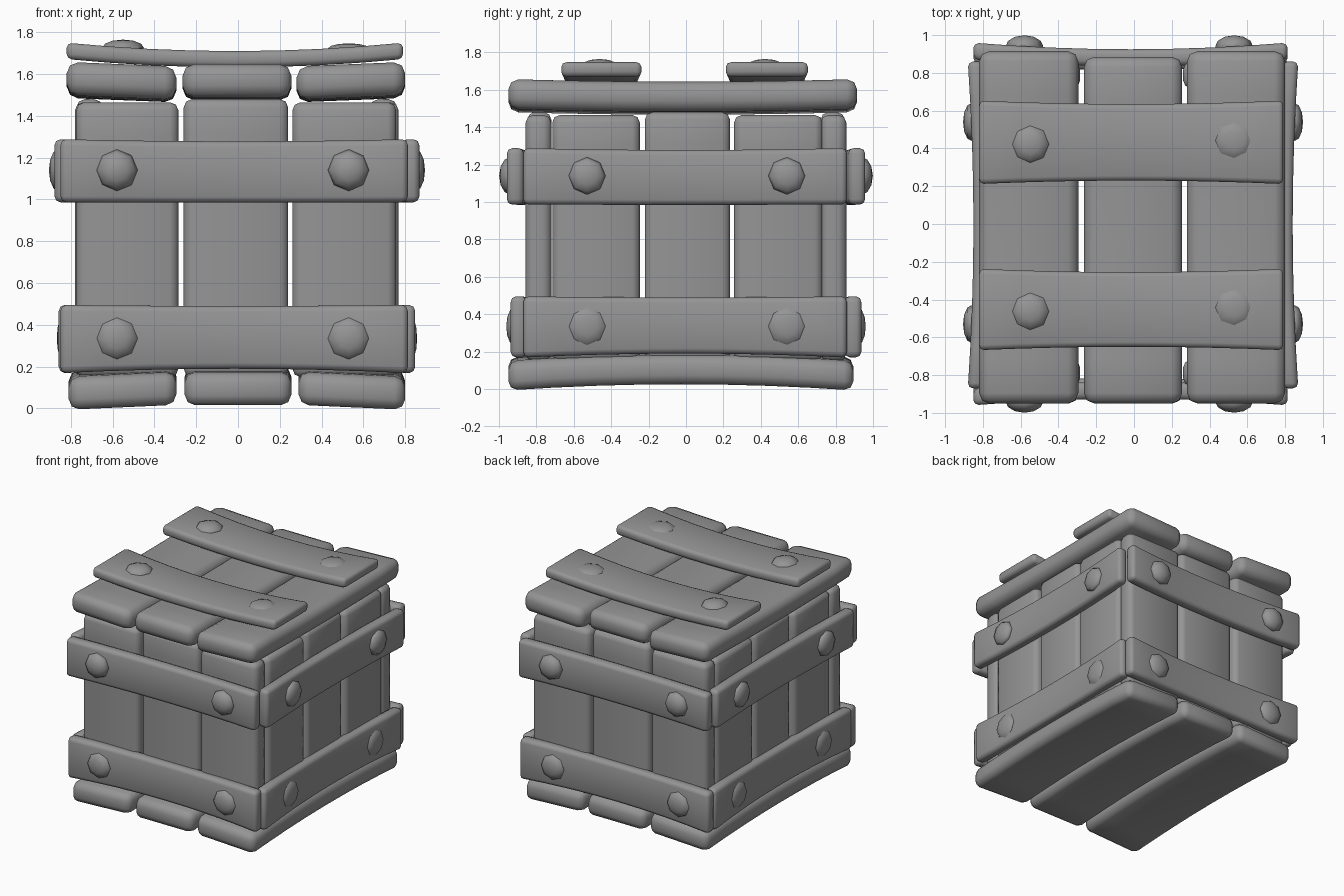
import bpy, bmesh, math
from mathutils import Vector, Matrix

if "Cube" in bpy.data.objects:
    bpy.data.objects.remove(bpy.data.objects["Cube"])

grey = bpy.data.materials.new("dark_grey")
grey.diffuse_color = (0.3, 0.3, 0.3, 1)
grey.use_nodes = True
grey.node_tree.nodes["Principled BSDF"].inputs["Base Color"].default_value = grey.diffuse_color


def finish(bm, name, angle=50):
    me = bpy.data.meshes.new(name)
    bmesh.ops.recalc_face_normals(bm, faces=bm.faces[:])
    bm.to_mesh(me)
    bm.free()
    me.shade_smooth()
    me.set_sharp_from_angle(angle=math.radians(angle))
    me.materials.append(grey)
    ob = bpy.data.objects.new(name, me)
    bpy.context.collection.objects.link(ob)
    return ob


def plank(name, x, y, z, axis, bevel=0.035, bend=(0, 0, 0), flare=None, tilt=0.0):
    """Rounded board filling the x, y, z ranges at mid length; bend moves its ends,
    flare=(axis, factor) widens its ends, tilt slopes z along x."""
    lo, hi = (Vector(v) for v in zip(x, y, z))
    mid, half = (lo + hi) / 2, (hi - lo) / 2
    bm = bmesh.new()
    bmesh.ops.create_cube(bm, size=2)
    for v in bm.verts:
        v.co = Vector(c * h for c, h in zip(v.co, half))
    bmesh.ops.bevel(bm, geom=bm.edges[:], offset=bevel, segments=2, profile=0.5,
                    affect='EDGES')
    n = Vector((0, 0, 0))
    n[axis] = 1
    for i in range(1, 8):
        bmesh.ops.bisect_plane(bm, geom=bm.verts[:] + bm.edges[:] + bm.faces[:],
                               plane_co=n * half[axis] * (i / 4 - 1), plane_no=n)
    for v in bm.verts:
        t2 = (v.co[axis] / half[axis]) ** 2
        if flare:
            v.co[flare[0]] *= 1 + (flare[1] - 1) * t2
        v.co.z += tilt * v.co.x
        v.co += Vector(bend) * t2 + mid
    return finish(bm, name)


def nail(name, pos, direction, depth, r=0.1):
    """Low eight-sided dome."""
    bm = bmesh.new()
    bmesh.ops.create_uvsphere(bm, u_segments=8, v_segments=6, radius=1)
    rot = Vector((0, 0, 1)).rotation_difference(Vector(direction)).to_matrix().to_4x4()
    bm.transform(Matrix.Translation(pos) @ rot @ Matrix.Diagonal((r, r, depth, 1)))
    return finish(bm, name, 60)


cols = [(-0.82, -0.295), (-0.265, 0.255), (0.28, 0.80)]

# Floor and lid boards, running front to back
for i, x in enumerate(cols):
    side = i - 1
    up = 0.01 if side == 0 else 0.0
    plank(f"floor_board_{i}", (x[0] + 0.01, x[1]), (-0.95, 0.895),
          (0.035 + up, 0.193 + up), 1, 0.05, (0, 0, -0.033), tilt=-0.045 * side)
    plank(f"lid_board_{i}", x, (-0.95, 0.915 - 0.03 * (side == 0)),
          (1.475, 1.635), 1, 0.055, (0, 0, 0.014), tilt=0.04 * side)

# Upright wall boards
front_cols = [(-0.775, -0.285), (-0.26, 0.24), (0.26, 0.757)]
side_cols = [(-0.715, -0.247), (-0.22, 0.235), (0.257, 0.73)]
for i in range(3):
    top = 1.48 if i == 1 else 1.465
    inset = 0.008 if i == 1 else 0
    for face, s in (("front", -1), ("back", 1)):
        y = sorted((s * 0.72, s * (0.857 - inset)))
        plank(f"{face}_board_{i}", front_cols[i], y, (0.15, top), 2, 0.04)
    for face, s in (("left", -1), ("right", 1)):
        xs = sorted((s * 0.64 - 0.008, s * (0.775 - inset) - 0.006))
        plank(f"{face}_board_{i}", xs, side_cols[i], (0.15, top), 2, 0.04)

# Horizontal bands and their nails: level, z range, y reach, x reach, nail height
levels = [("lower", (0.19, 0.49), 0.905, 0.825, 0.335, 1.09),
          ("upper", (0.985, 1.278), 0.925, 0.845, 1.14, 1.03)]
for level, z, ry, rx, nz, fl in levels:
    dz = -0.008 if level == "lower" else 0.006
    d = 0.024 if level == "lower" else 0.042
    for face, s in (("front", -1), ("back", 1)):
        plank(f"{face}_{level}_band", (-0.85, 0.813), sorted((s * (ry - 0.09), s * ry)),
              z, 0, 0.028, (0, s * 0.035, dz), (2, fl))
        for k, nx in enumerate((-0.58, 0.53)):
            nail(f"{face}_{level}_nail_{k}", (nx, s * (ry + 0.015), nz),
                 (0, s, 0), d + 0.017)
    for face, s in (("left", -1), ("right", 1)):
        plank(f"{face}_{level}_band",
              sorted((s * (rx - 0.085) - 0.005, s * rx - 0.005)),
              (-0.87, 0.86), z, 1, 0.028, (s * 0.03, 0, dz), (2, fl))
        for k, ny in enumerate((-0.53, 0.54)):
            nail(f"{face}_{level}_nail_{k}", (s * (rx + 0.011) - 0.005, ny, nz),
                 (s, 0, 0), d + 0.002)

# Two battens across the lid, with nails
for k, y in enumerate(((-0.65, -0.255), (0.23, 0.635))):
    plank(f"lid_batten_{k}", (-0.82, 0.79), y, (1.632, 1.71), 0, 0.025,
          (0, 0, 0.04), (1, 1.09))
    cy = sum(y) / 2
    nail(f"lid_left_nail_{k}", (-0.55, cy - 0.01, 1.725), (0, 0, 1), 0.04)
    nail(f"lid_right_nail_{k}", (0.53, cy + 0.01, 1.722), (0, 0, 1), 0.025)
